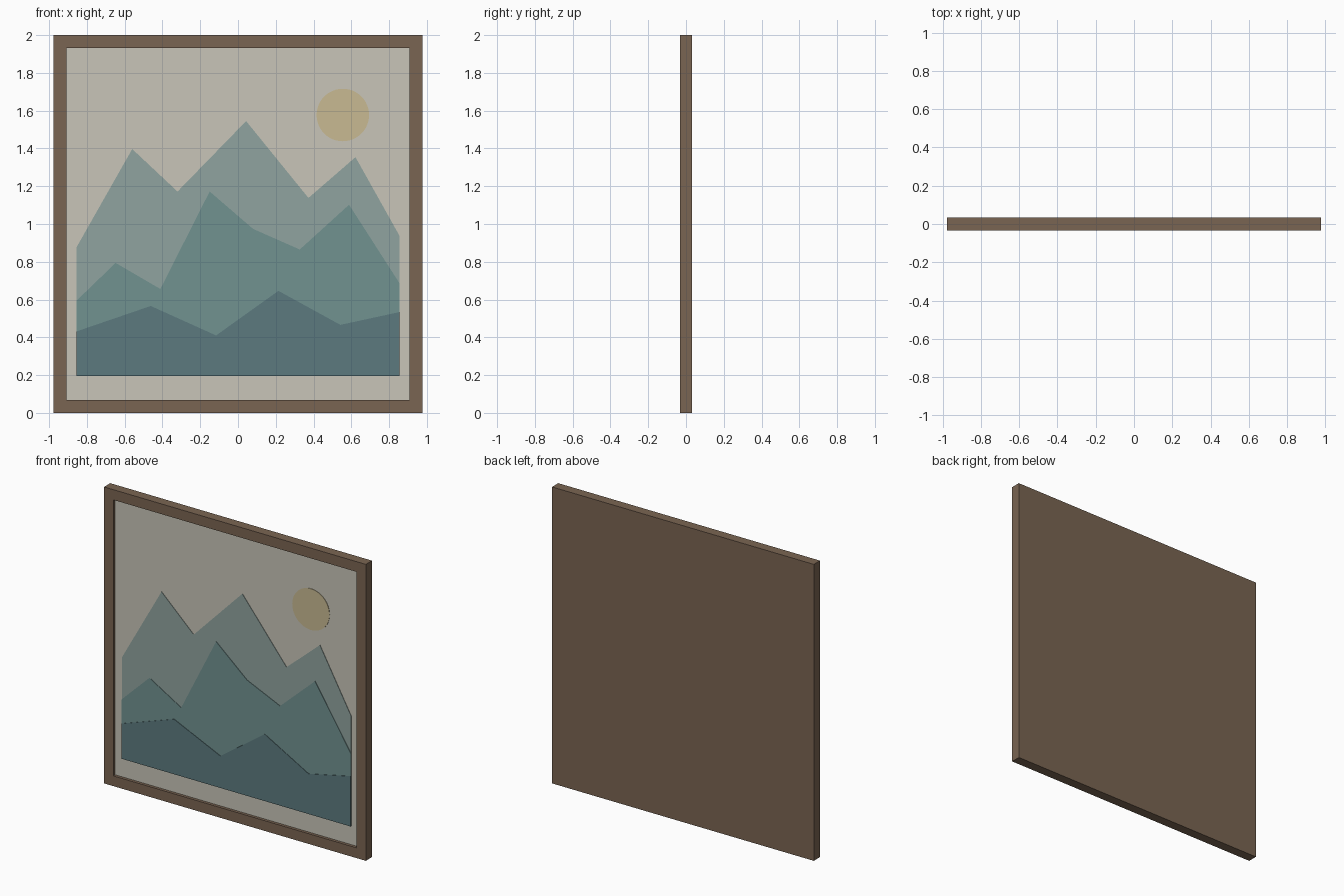
import bpy, bmesh, math

if "Cube" in bpy.data.objects:
    bpy.data.objects.remove(bpy.data.objects["Cube"])


def material(name, rgb):
    m = bpy.data.materials.new(name)
    m.diffuse_color = (*rgb, 1)
    m.use_nodes = True
    m.node_tree.nodes["Principled BSDF"].inputs["Base Color"].default_value = m.diffuse_color
    return m


WOOD = material("brown_wood", (0.195, 0.13, 0.085))
CREAM = material("cream_paper", (0.58, 0.56, 0.48))
FAR = material("pale_teal", (0.28, 0.37, 0.35))
MID = material("mid_teal", (0.165, 0.287, 0.28))
NEAR = material("deep_teal", (0.107, 0.195, 0.212))
GOLD = material("pale_gold", (0.58, 0.49, 0.29))


def slab(name, outline, y_front, y_back, mat):
    """Extrude an (x, z) outline from y_front to y_back."""
    bm = bmesh.new()
    face = bm.faces.new([bm.verts.new((x, y_front, z)) for x, z in outline])
    new = bmesh.ops.extrude_face_region(bm, geom=[face])["geom"]
    moved = [v for v in new if isinstance(v, bmesh.types.BMVert)]
    bmesh.ops.translate(bm, verts=moved, vec=(0, y_back - y_front, 0))
    bmesh.ops.recalc_face_normals(bm, faces=bm.faces)
    me = bpy.data.meshes.new(name)
    bm.to_mesh(me)
    bm.free()
    me.materials.append(mat)
    ob = bpy.data.objects.new(name, me)
    bpy.context.collection.objects.link(ob)
    return ob


def rect(x0, x1, z0, z1):
    return [(x0, z0), (x1, z0), (x1, z1), (x0, z1)]


W, H, D, BAR = 0.977, 2.0, 0.033, 0.069
IN = W - BAR
BACK = D - 0.003

# Frame: full-height stiles, rails between them, board across the back
slab("left_stile", rect(-W, -IN, 0, H), -D, BACK, WOOD)
slab("right_stile", rect(IN, W, 0, H), -D, BACK, WOOD)
slab("bottom_rail", rect(-IN, IN, 0, BAR), -D, BACK, WOOD)
slab("top_rail", rect(-IN, IN, H - BAR, H), -D, BACK, WOOD)
slab("back_board", rect(-W, W, 0, H), BACK, D, WOOD)

# Recessed picture sheet
SHEET = -0.013
slab("picture_sheet", rect(-IN, IN, BAR, H - BAR), SHEET, BACK, CREAM)

# Layered mountain ranges, each a step in front of the last
E, BASE, STEP = 0.856, 0.195, 0.003
ranges = [
    ("far_mountains", FAR, [(-E, 0.875), (-0.56, 1.397), (-0.32, 1.172), (0.043, 1.545),
                            (0.373, 1.138), (0.622, 1.354), (E, 0.936)]),
    ("middle_mountains", MID, [(-E, 0.593), (-0.648, 0.794), (-0.411, 0.656), (-0.15, 1.172),
                               (0.08, 0.974), (0.327, 0.865), (0.588, 1.102), (E, 0.685)]),
    ("near_hills", NEAR, [(-E, 0.431), (-0.462, 0.566), (-0.116, 0.41), (0.214, 0.646),
                          (0.542, 0.466), (E, 0.534)]),
]
for i, (name, mat, ridge) in enumerate(ranges):
    slab(name, [(-E, BASE)] + ridge + [(E, BASE)], SHEET - STEP * (i + 1), SHEET - STEP * i, mat)

# Sun disc
N = 48
circle = [(0.555 + 0.139 * math.cos(2 * math.pi * k / N),
           1.577 + 0.139 * math.sin(2 * math.pi * k / N)) for k in range(N)]
slab("sun_disc", circle, SHEET - STEP, SHEET, GOLD)
